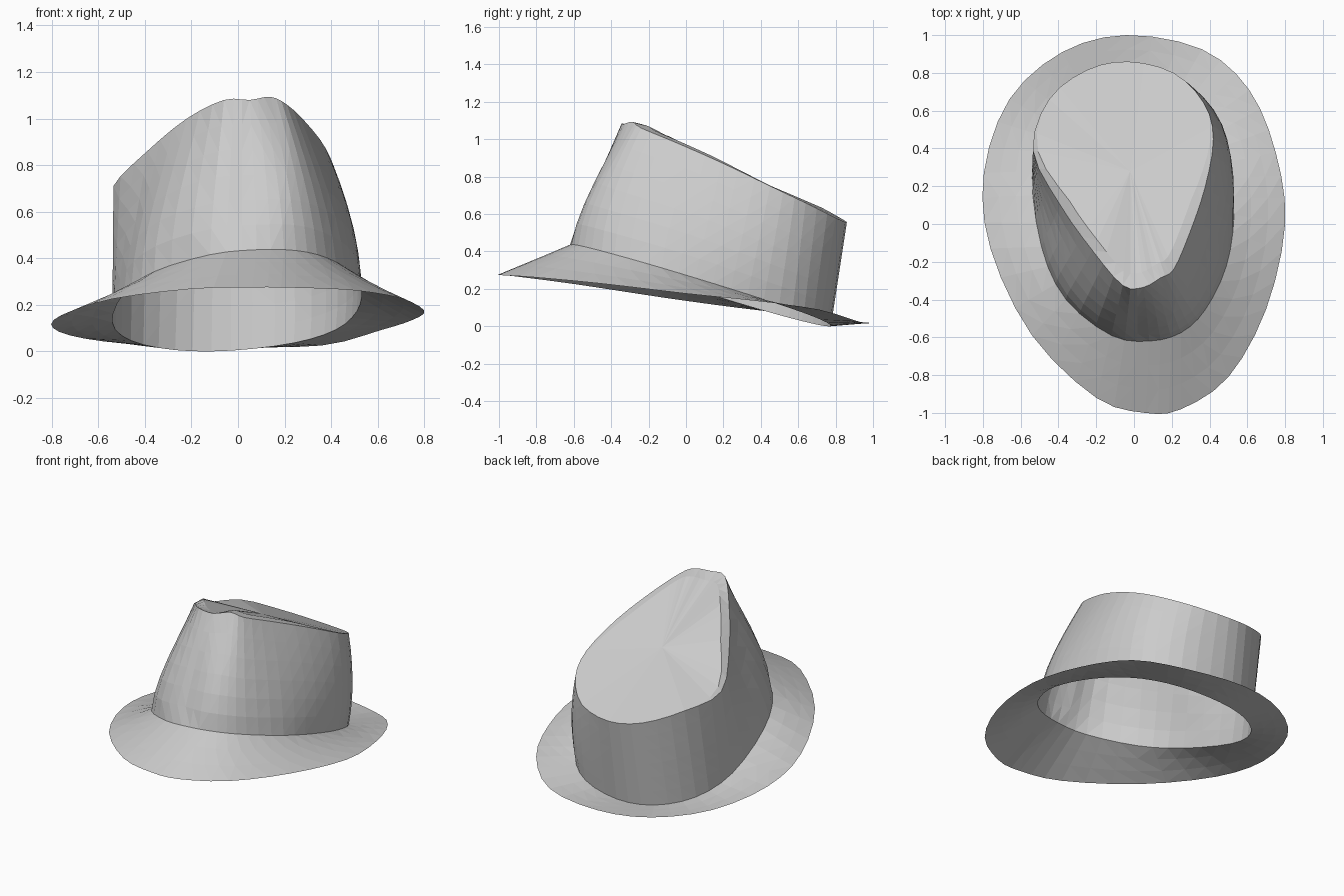
import bpy
import bmesh
from mathutils import Vector

if "Cube" in bpy.data.objects:
    bpy.data.objects.remove(bpy.data.objects["Cube"], do_unlink=True)

STEPS = 3  # segments between neighbouring outline points

felt = bpy.data.materials.new("grey_felt")
felt.use_nodes = True
grey = (0.6, 0.6, 0.6, 1)
felt.diffuse_color = grey
felt.node_tree.nodes["Principled BSDF"].inputs["Base Color"].default_value = grey


def smooth_loop(points):
    """Closed Catmull-Rom curve through the points."""
    pts = [Vector(p) for p in points]
    n = len(pts)
    loop = []
    for i in range(n):
        a, b, c, d = (pts[(i + k) % n] for k in (-1, 0, 1, 2))
        for s in range(STEPS):
            t = s / STEPS
            loop.append(0.5 * (2 * b + (c - a) * t + (2 * a - 5 * b + 4 * c - d) * t * t
                               + (3 * b - a - 3 * c + d) * t ** 3))
    return loop


def blend(lower, upper, rows, shape=None):
    """Rings going from one outline to another, reshaped by an optional rule."""
    rings = []
    for r in range(rows + 1):
        t = r / rows
        ring = [p.lerp(q, t) for p, q in zip(lower, upper)]
        rings.append([shape(p, t) for p in ring] if shape else ring)
    return rings


def loft(name, rings, tip=None):
    """Skin the rings with triangles, closing the last ring on a tip."""
    bm = bmesh.new()
    rows = [[bm.verts.new(p) for p in ring] for ring in rings]
    n = len(rows[0])
    for low, high in zip(rows, rows[1:]):
        for i in range(n):
            j = (i + 1) % n
            bm.faces.new((low[i], low[j], high[j], high[i]))
    if tip:
        centre = bm.verts.new(tip)
        for i in range(n):
            bm.faces.new((rows[-1][i], rows[-1][(i + 1) % n], centre))
    bmesh.ops.triangulate(bm, faces=bm.faces[:])
    mesh = bpy.data.meshes.new(name)
    bm.to_mesh(mesh)
    bm.free()
    mesh.materials.append(felt)
    obj = bpy.data.objects.new(name, mesh)
    bpy.context.collection.objects.link(obj)
    return obj


# Outlines, all starting at the front and running towards +x
brim_edge = smooth_loop([
    (.06, -1, .275), (.25, -.98, .273), (.5, -.81, .262), (.7, -.45, .228), (.8, 0, .175),
    (.75, .38, .135), (.61, .71, .09), (.36, .925, .025), (-.04, 1, .018), (-.38, .91, .025),
    (-.66, .66, .055), (-.795, .27, .1), (-.76, -.13, .155), (-.54, -.59, .225), (-.2, -.92, .268)])

crown_base = smooth_loop([
    (x, y, .242 - .306 * y + .06 * x) for x, y in (
        (.08, -.62), (.25, -.575), (.38, -.45), (.49, -.22), (.53, .05),
        (.51, .33), (.42, .57), (.24, .72), (-.03, .775), (-.27, .72),
        (-.46, .55), (-.54, .28), (-.49, -.12), (-.36, -.4), (-.12, -.59))])

crown_rim = smooth_loop([
    (.05, -.335, 1.08), (.14, -.285, 1.093), (.21, -.24, 1.06), (.29, -.06, .985), (.375, .19, .875),
    (.42, .45, .75), (.37, .64, .66), (.21, .8, .58), (-.03, .86, .555), (-.25, .815, .585),
    (-.45, .66, .66), (-.535, .39, .71), (-.39, .1, .86), (-.22, -.14, 1.0), (-.06, -.325, 1.08)])

# Brim: a plain cone from its edge up to the crown
loft("brim", blend(brim_edge, crown_base, 3))


# Crown wall: bulges outward, most on the left and at the front corners
def wall_shape(p, t):
    bulge = 4 * t * (1 - t)
    corner = max(0, -p.y) * min(1, abs(p.x) / .2)
    side = .07 * max(0, p.x) + .25 * min(0, p.x) * corner
    return p + Vector((side * bulge, -.1 * corner * bulge, 0))


loft("crown_wall", blend(crown_base, crown_rim, 6, wall_shape))

# Crown top: narrow bevel that fades out to the back, then a nearly flat top
tip = Vector((-.02, .28, .825))
bevel = []
for p in crown_rim:
    fade = min(1, max(0, (.55 - p.y) / .45))
    q = p.lerp(tip, .01 + .12 * fade)
    q.z += (.028 - .04 * p.x) * fade * min(1, abs(p.x) / .2)
    bevel.append(q)
inner = blend(bevel, [p.lerp(tip, .75) for p in bevel], 3)
loft("crown_top", [crown_rim] + inner, tip)
